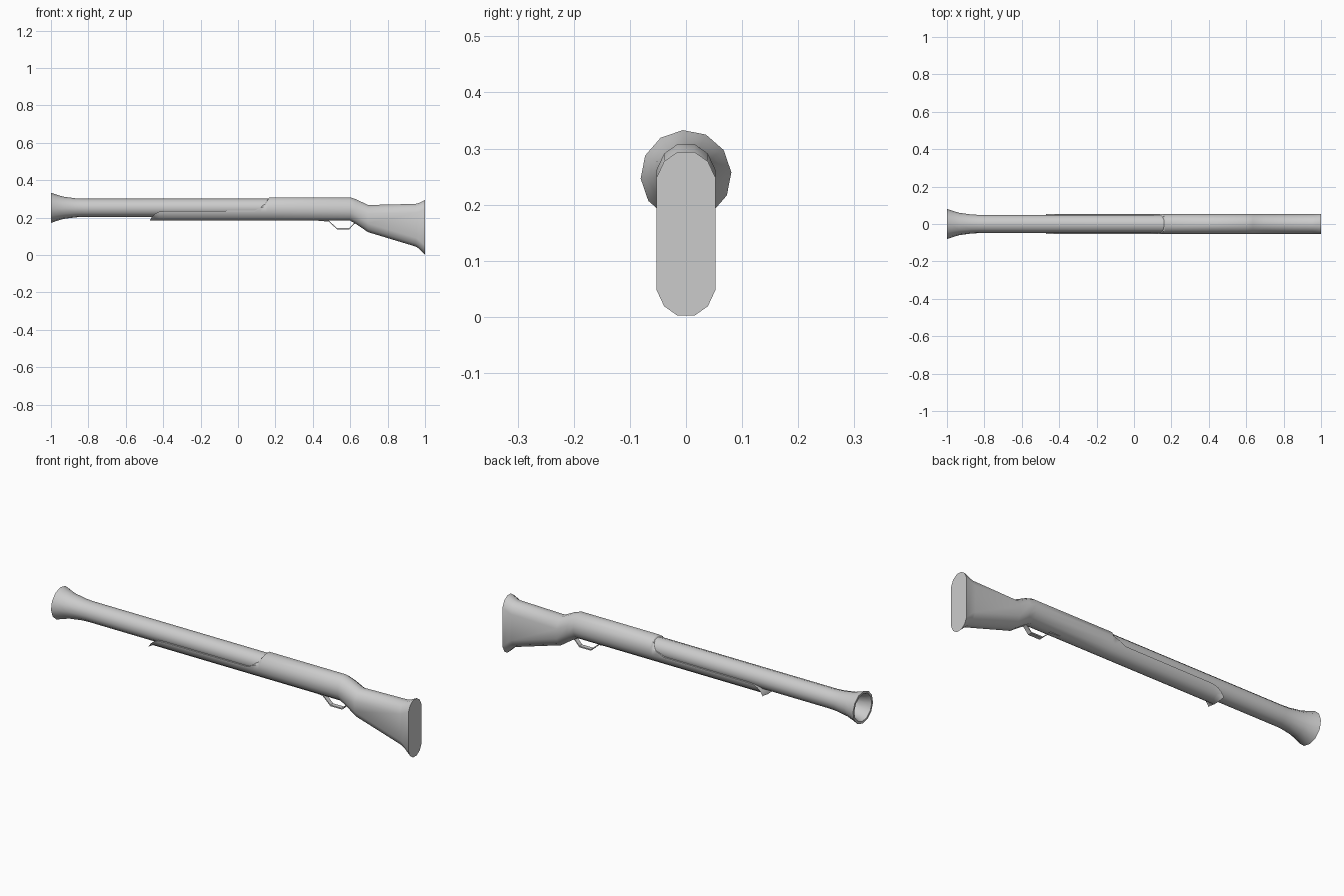
import bpy, bmesh, math

if "Cube" in bpy.data.objects:
    bpy.data.objects.remove(bpy.data.objects["Cube"])


def finish(name, bm, angle=40):
    bmesh.ops.recalc_face_normals(bm, faces=bm.faces)
    mesh = bpy.data.meshes.new(name)
    bm.to_mesh(mesh)
    bm.free()
    obj = bpy.data.objects.new(name, mesh)
    bpy.context.collection.objects.link(obj)
    bpy.ops.object.select_all(action='DESELECT')
    obj.select_set(True)
    bpy.context.view_layer.objects.active = obj
    bpy.ops.object.shade_smooth_by_angle(angle=math.radians(angle))
    return obj


def loft(name, sections, angle=40):
    """Skin closed rings of points and cap both ends."""
    bm = bmesh.new()
    rings = [[bm.verts.new(p) for p in s] for s in sections]
    n = len(rings[0])
    for a, b in zip(rings, rings[1:]):
        for i in range(n):
            j = (i + 1) % n
            bm.faces.new((a[i], a[j], b[j], b[i]))
    bm.faces.new(rings[0])
    bm.faces.new(rings[-1])
    return finish(name, bm, angle)


# Barrel: twelve-sided, flared muzzle with hollow mouth
AXIS_Z = 0.252


def barrel_ring(x, r):
    angles = [math.radians(4 + 30 * k) for k in range(12)]
    return [(x, r * math.cos(a), AXIS_Z + r * math.sin(a)) for a in angles]


barrel_profile = [(-0.85, 0.036), (-0.93, 0.048), (-0.975, 0.06), (-1.0, 0.07),
                  (-1.0, 0.081), (-0.975, 0.072), (-0.935, 0.06), (-0.87, 0.051),
                  (-0.83, 0.049), (0.2, 0.049)]
loft("barrel", [barrel_ring(x, r) for x, r in barrel_profile])


# Stock: rounded slab section, trimmed down to a cradle under the barrel
def stock_ring(x, bottom, top, cut):
    low = [(0.053, 0.047), (0.039, 0.017), (0.015, 0.0)]
    half = [(y, top - d) for y, d in reversed(low)] + [(y, bottom + d) for y, d in low]
    ring = half + [(-y, z) for y, z in reversed(half)]
    return [(x, y, min(z, cut)) for y, z in ring]


stock_stations = [
    (-0.47, 0.183, 0.308, 0.187), (-0.458, 0.183, 0.308, 0.207),
    (-0.44, 0.183, 0.308, 0.223), (-0.42, 0.183, 0.308, 0.232),
    (-0.38, 0.183, 0.308, 0.235), (0.09, 0.183, 0.308, 0.237),
    (0.12, 0.183, 0.308, 0.252), (0.15, 0.183, 0.308, 0.28),
    (0.158, 0.183, 0.308, 0.295), (0.166, 0.183, 0.308, 1),
    (0.60, 0.183, 0.308, 1), (0.635, 0.163, 0.296, 1), (0.695, 0.122, 0.267, 1),
    (0.95, 0.045, 0.273, 1), (0.965, 0.036, 0.277, 1), (1.0, 0.002, 0.294, 1)]
loft("stock", [stock_ring(*s) for s in stock_stations])

# Trigger guard: thin bent strip
guard_path = [(0.43, 0.183), (0.485, 0.178), (0.53, 0.137), (0.595, 0.137),
              (0.62, 0.165), (0.637, 0.172), (0.66, 0.152)]
W, T = 0.011, 0.006
loft("trigger_guard", [[(x, -W, z), (x, W, z), (x, W, z + T), (x, -W, z + T)]
                       for x, z in guard_path], 30)
